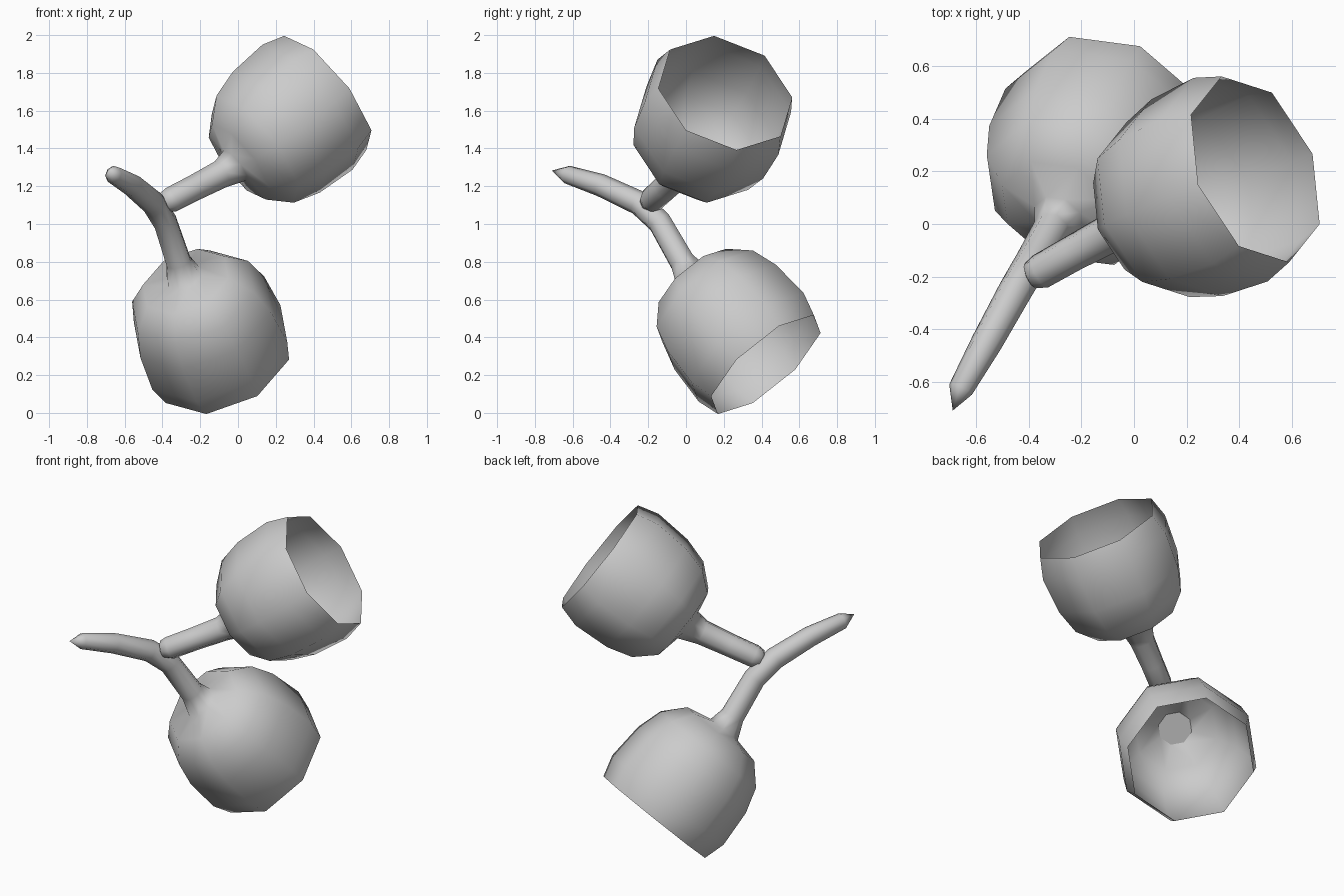
import bpy, bmesh, math
from mathutils import Vector

if "Cube" in bpy.data.objects:
    bpy.data.objects.remove(bpy.data.objects["Cube"])

SIDES = 8
# thin-walled pod profile: (distance back from the rim, radius)
POD = [(0, .377), (.127, .413), (.35, .399), (.5, .354), (.615, .248), (.647, .10)]


def loft(name, rings, ref, tip, plug):
    """Skin octagonal rings (centre, direction, radius); close the end at tip
    and close ring number `plug` inside so the cup has a bottom."""
    bm = bmesh.new()
    ref = Vector(ref)
    loops = []
    for c, d, r in rings:
        d = d.normalized()
        u = (ref - d * ref.dot(d)).normalized()
        v = d.cross(u)
        ref = u
        ring = []
        for i in range(SIDES):
            a = 2 * math.pi * i / SIDES
            ring.append(bm.verts.new(c + (u * math.cos(a) + v * math.sin(a)) * r))
        loops.append(ring)
    for p, q in zip(loops, loops[1:]):
        for i in range(SIDES):
            j = (i + 1) % SIDES
            bm.faces.new((p[i], p[j], q[j], q[i]))
    end = bm.verts.new(tip)
    for i in range(SIDES):
        bm.faces.new((loops[-1][i], loops[-1][(i + 1) % SIDES], end))
    # cup bottom, on its own vertices so the outside stays smooth
    bm.faces.new([bm.verts.new(v.co) for v in reversed(loops[plug])])
    mesh = bpy.data.meshes.new(name)
    bm.to_mesh(mesh)
    bm.free()
    for p in mesh.polygons:
        p.use_smooth = True
    ob = bpy.data.objects.new(name, mesh)
    bpy.context.collection.objects.link(ob)
    return ob


def pod_with_stem(name, rim, axis, ref, stem, tip):
    """Open cup facing along axis, running on into a curved stem."""
    rim, axis = Vector(rim), Vector(axis).normalized()
    rings = [(rim - axis * t, -axis, r) for t, r in POD]
    pts = [rings[-1][0]] + [Vector(s[:3]) for s in stem] + [Vector(tip)]
    for k, s in enumerate(stem, 1):
        rings.append((pts[k], pts[k + 1] - pts[k - 1], s[3]))
    return loft(name, rings, ref, tip, len(POD) - 1)


# upper cup and its short side branch
pod_with_stem("upper_cup_and_branch", (.462, .208, 1.694), (.742, .308, .595),
              (-.22, -.06, .305),
              [(-.09, -.035, 1.264, .075), (-.23, -.11, 1.192, .069),
               (-.355, -.18, 1.128, .068), (-.395, -.197, 1.115, .052)],
              (-.41, -.205, 1.11))

# lower cup and the main stem, which bends and tapers to a point
pod_with_stem("lower_cup_and_main_stem", (-.072, .423, .256), (.334, .614, -.716),
              (.175, -.29, -.167),
              [(-.315, -.02, .80, .07), (-.385, -.14, 1.01, .066),
               (-.45, -.25, 1.112, .065), (-.56, -.45, 1.205, .06),
               (-.66, -.63, 1.262, .048)],
              (-.69, -.71, 1.283))
